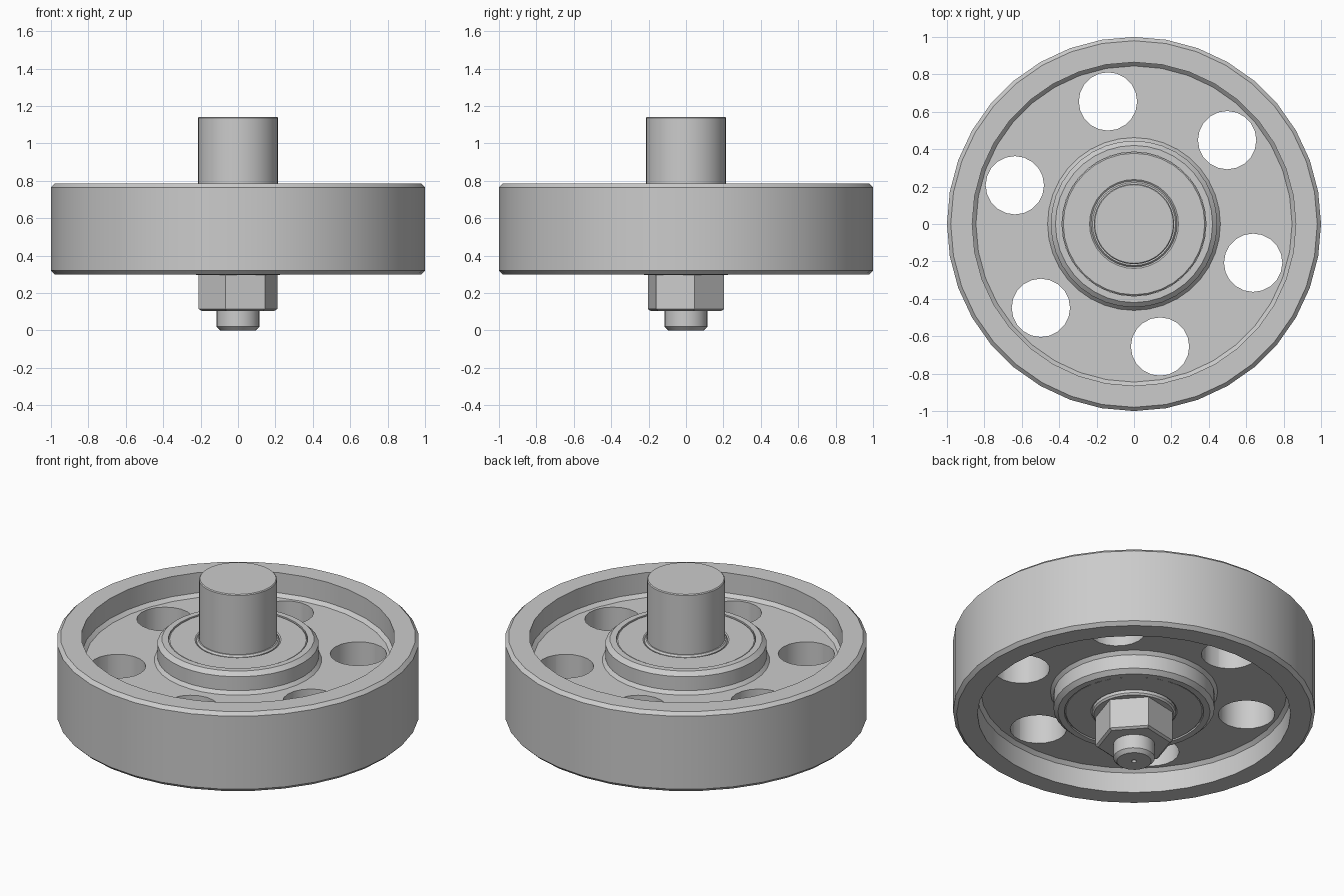
import bpy, bmesh, math
from mathutils import Matrix

if "Cube" in bpy.data.objects:
    bpy.data.objects.remove(bpy.data.objects["Cube"])

steel = bpy.data.materials.new("grey_steel")
steel.diffuse_color = (0.6, 0.6, 0.6, 1)
steel.use_nodes = True
steel.node_tree.nodes["Principled BSDF"].inputs["Base Color"].default_value = steel.diffuse_color


def finish(name, bm):
    bmesh.ops.remove_doubles(bm, verts=bm.verts, dist=1e-5)
    bmesh.ops.recalc_face_normals(bm, faces=bm.faces)
    me = bpy.data.meshes.new(name)
    bm.to_mesh(me)
    bm.free()
    me.materials.append(steel)
    ob = bpy.data.objects.new(name, me)
    bpy.context.collection.objects.link(ob)
    return ob


def smooth(ob):
    bpy.ops.object.select_all(action='DESELECT')
    bpy.context.view_layer.objects.active = ob
    ob.select_set(True)
    bpy.ops.object.shade_smooth_by_angle(angle=math.radians(25))


def lathe(name, profile, n=32, start=0.0, closed=False):
    """Spin (radius, z) points round z; open profiles end in flat caps."""
    bm = bmesh.new()
    rings = [[bm.verts.new((r * math.cos(start + math.tau * i / n),
                            r * math.sin(start + math.tau * i / n), z))
              for i in range(n)] for r, z in profile]
    pairs = list(zip(rings, rings[1:]))
    if closed:
        pairs.append((rings[-1], rings[0]))
    else:
        bm.faces.new(rings[0])
        bm.faces.new(rings[-1])
    for a, b in pairs:
        for i in range(n):
            j = (i + 1) % n
            bm.faces.new((a[i], a[j], b[j], b[i]))
    return finish(name, bm)


MID = 0.5425


def mirrored(upper):
    """Half section above the mid plane, completed below it."""
    return ([(r, MID + h) for r, h in upper]
            + [(r, MID - h) for r, h in reversed(upper)])


# wheel: rim, web and hub in one section
wheel = lathe("wheel", mirrored([
    (0.385, 0.228), (0.42, 0.228), (0.445, 0.205), (0.445, 0.12), (0.462, 0.10),
    (0.845, 0.10), (0.865, 0.12), (0.865, 0.2425), (0.98, 0.2425), (1.0, 0.2225)]),
    n=36, closed=True)

# six lightening holes through the web
bm = bmesh.new()
for k in range(6):
    a = math.radians(-18 + 60 * k)
    bmesh.ops.create_cone(bm, cap_ends=True, segments=20, radius1=0.156, radius2=0.156,
                          depth=0.4, matrix=Matrix.Translation(
                              (0.67 * math.cos(a), 0.67 * math.sin(a), MID)))
cutter = finish("hole_cutter", bm)
cutter.hide_render = True
cutter.hide_set(True)
mod = wheel.modifiers.new("holes", 'BOOLEAN')
mod.operation, mod.solver, mod.object = 'DIFFERENCE', 'EXACT', cutter
bpy.context.view_layer.objects.active = wheel
wheel.select_set(True)
bpy.ops.object.modifier_apply(modifier=mod.name)
bpy.data.objects.remove(cutter)
smooth(wheel)

# bearing pressed into the hub, with softened edges
smooth(lathe("bearing", mirrored([
    (0.23, 0.218), (0.238, 0.224), (0.378, 0.224), (0.385, 0.218)]), closed=True))

# spacer collar inside the bearing
smooth(lathe("collar", [(0.21, 0.295), (0.222, 0.295), (0.23, 0.305),
                        (0.23, 0.765), (0.222, 0.775), (0.21, 0.775)]))

# axle shaft
smooth(lathe("shaft", [(0.215, 0.70), (0.215, 1.135), (0.21, 1.14)]))

# hexagonal nut
lathe("nut", [(0.20, 0.105), (0.215, 0.115), (0.215, 0.30)], n=6, start=math.radians(12))

# stud end with a chamfer and a small centre drilling
smooth(lathe("stud", [(0.002, 0.025), (0.014, 0.0), (0.095, 0.0),
                      (0.115, 0.02), (0.115, 0.15)], n=24))
